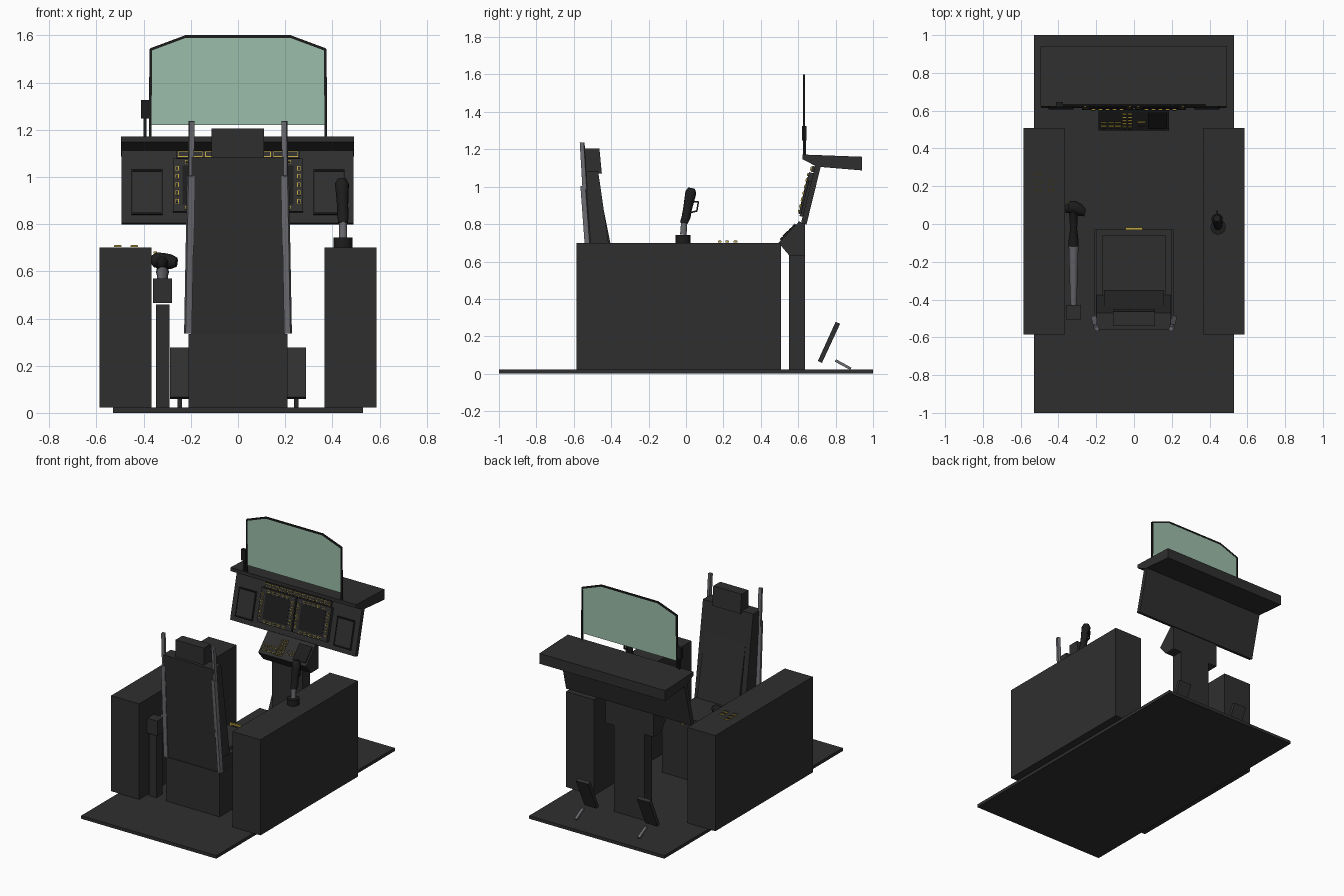
import bpy, bmesh, math
from mathutils import Matrix, Vector

if "Cube" in bpy.data.objects:
    bpy.data.objects.remove(bpy.data.objects["Cube"])


def material(name, r, g, b, a=1.0):
    m = bpy.data.materials.new(name)
    m.diffuse_color = (r, g, b, a)
    m.use_nodes = True
    m.node_tree.nodes["Principled BSDF"].inputs["Base Color"].default_value = m.diffuse_color
    return m


DARK = material("dark grey", 0.028, 0.028, 0.028)
BLACK = material("black", 0.012, 0.012, 0.012)
METAL = material("metal grey", 0.15, 0.15, 0.165)
YELLOW = material("yellow", 0.52, 0.38, 0.05)
GLASS = material("green glass", 0.33, 0.515, 0.40, 0.8)


def finish(name, bm, mat, smooth=False):
    bmesh.ops.recalc_face_normals(bm, faces=bm.faces[:])
    me = bpy.data.meshes.new(name)
    for f in bm.faces:
        f.smooth = smooth
    bm.to_mesh(me)
    bm.free()
    if smooth:
        me.set_sharp_from_angle(angle=math.radians(40))
    me.materials.append(mat)
    ob = bpy.data.objects.new(name, me)
    bpy.context.collection.objects.link(ob)
    return ob


def boxes(name, mat, bounds, frame=Matrix()):
    """Boxes given as (x0, x1, y0, y1, z0, z1) in a local frame."""
    bm = bmesh.new()
    for x0, x1, y0, y1, z0, z1 in bounds:
        m = Matrix.Translation(((x0 + x1) / 2, (y0 + y1) / 2, (z0 + z1) / 2))
        m = frame @ m @ Matrix.Diagonal((x1 - x0, y1 - y0, z1 - z0, 1))
        bmesh.ops.create_cube(bm, size=1, matrix=m)
    return finish(name, bm, mat)


def prism(name, mat, profile, x0, x1):
    """Side profile of (y, z) points extruded along x."""
    bm = bmesh.new()
    f = bm.faces.new([bm.verts.new((x0, y, z)) for y, z in profile])
    ext = bmesh.ops.extrude_face_region(bm, geom=[f])["geom"]
    bmesh.ops.translate(bm, vec=(x1 - x0, 0, 0),
                        verts=[v for v in ext if isinstance(v, bmesh.types.BMVert)])
    return finish(name, bm, mat)


def bars(name, mat, path, w):
    """Square bars running along a path."""
    bm = bmesh.new()
    for p, q in zip(path, path[1:]):
        p, q = Vector(p), Vector(q)
        m = Matrix.Translation((p + q) / 2) @ (q - p).to_track_quat('Z', 'Y').to_matrix().to_4x4()
        bmesh.ops.create_cube(bm, size=1, matrix=m @ Matrix.Diagonal((w, w, (q - p).length + w * 0.4, 1)))
    return finish(name, bm, mat)


def loft(name, mat, rings, n=14):
    """Round skin through rings of (x, y, z, radius)."""
    bm = bmesh.new()
    pts = [Vector(r[:3]) for r in rings]
    rot = (pts[-1] - pts[0]).to_track_quat('Z', 'Y')
    loops = []
    for c, r in zip(pts, rings):
        loops.append([bm.verts.new(c + rot @ Vector((r[3] * math.cos(math.tau * i / n),
                                                     r[3] * math.sin(math.tau * i / n), 0)))
                      for i in range(n)])
    for a, b in zip(loops, loops[1:]):
        for i in range(n):
            bm.faces.new((a[i], a[(i + 1) % n], b[(i + 1) % n], b[i]))
    bm.faces.new(loops[0])
    bm.faces.new(loops[-1])
    return finish(name, bm, mat, True)


def buttons(name, frame, cells, base):
    """Yellow-edged dark keys; cells are (u, v, w, h) centred on a panel frame."""
    def key(s, top):
        return [(u - w / 2 + s, u + w / 2 - s, v - h / 2 + s, v + h / 2 - s, base - 0.004, base + top)
                for u, v, w, h in cells]
    boxes(name + "_edges", YELLOW, key(0, 0.003), frame)
    boxes(name + "_caps", DARK, key(0.0025, 0.005), frame)


def panel_frame(y, z, dy, dz):
    """Frame with u along x, v up the slope and the third axis out of the panel."""
    v = Vector((0, dy, dz)).normalized()
    n = Vector((1, 0, 0)).cross(v)
    m = Matrix((Vector((1, 0, 0)), v, n)).transposed().to_4x4()
    return Matrix.Translation((0, y, z)) @ m


# Floor and side consoles
boxes("floor", DARK, [(-0.53, 0.53, -1, 1, 0, 0.022)])
for side, s in (("left", -1), ("right", 1)):
    a, b = sorted((s * 0.366, s * 0.586))
    boxes(side + "_console", DARK, [(a, b, -0.585, 0.508, 0.022, 0.70)])
buttons("console_buttons", Matrix.Translation((0, 0, 0.70)),
        [(x, y, 0.032, 0.02) for x in (-0.51, -0.44) for y in (0.18, 0.22)] +
        [(-0.51, 0.265, 0.032, 0.02)], 0.006)

# Instrument panel and hood
P = panel_frame(0.615, 0.805, 0.075, 0.305)
boxes("instrument_panel", DARK, [(-0.493, 0.49, 0, 0.325, -0.03, 0)], P)
prism("hood", DARK, [(0.622, 1.172), (0.94, 1.16), (0.94, 1.087), (0.70, 1.107), (0.622, 1.147)],
      -0.495, 0.492)
keys = []
for side, s in (("left", -1), ("right", 1)):
    c = s * 0.14
    boxes(side + "_display", DARK, [(c - 0.135, c + 0.135, 0.045, 0.275, 0, 0.024)], P)
    boxes(side + "_display_screen", BLACK, [(c - 0.095, c + 0.095, 0.075, 0.245, 0.02, 0.026)], P)
    for i in range(5):
        keys += [(c + (i - 2) * 0.037, v, 0.02, 0.014) for v in (0.06, 0.26)]
        keys += [(c + d, 0.16 + (i - 2) * 0.036, 0.014, 0.02) for d in (-0.118, 0.118)]
    # Outer side panels with a raised rim
    a, b = sorted((s * 0.32, s * 0.452))
    boxes(side + "_side_panel", DARK, [(a, b, 0.035, 0.23, 0, 0.01)], P)
    boxes(side + "_side_panel_rim", BLACK, [(a, b, 0.035, 0.042, 0, 0.018), (a, b, 0.223, 0.23, 0, 0.018),
                                            (a, a + 0.005, 0.035, 0.23, 0, 0.014),
                                            (b - 0.005, b, 0.035, 0.23, 0, 0.014)], P)
buttons("display_buttons", P, keys, 0.026)
boxes("warning_strip", DARK, [(-0.26, 0.26, 0.28, 0.312, 0, 0.014)], P)
buttons("warning_buttons", P, [(-0.232 + i * 0.058, 0.296, 0.046, 0.024) for i in range(9)], 0.016)

# Centre pedestal with slanted keypad
boxes("pedestal_column", DARK, [(-0.12, 0.12, 0.55, 0.635, 0.022, 0.66)])
prism("pedestal_head", DARK, [(0.495, 0.70), (0.605, 0.815), (0.635, 0.80), (0.635, 0.632), (0.552, 0.632)],
      -0.188, 0.186)
K = panel_frame(0.495, 0.70, 0.11, 0.115)
buttons("keypad", K,
        [(x, v, 0.03, 0.016) for x in (-0.16, -0.12, -0.085) for v in (0.03, 0.06)] +
        [(x, 0.025 + i * 0.024, 0.022, 0.017) for x in (-0.05, -0.022) for i in range(5)] +
        [(0.04, 0.055, 0.044, 0.03)], 0.005)
boxes("keypad_plate", BLACK, [(0.075, 0.175, 0.02, 0.135, 0, 0.008)], K)

# Head-up glass, its frame and the side gauge
outline = [(-0.37, 1.22), (-0.37, 1.54), (-0.222, 1.595), (0.222, 1.595), (0.37, 1.54), (0.37, 1.22)]
bm = bmesh.new()
rims = [[bm.verts.new((x, y, z)) for x, z in outline] for y in (0.628, 0.634)]
for r in rims:
    bm.faces.new(r)
for i in range(6):
    j = (i + 1) % 6
    bm.faces.new((rims[0][i], rims[0][j], rims[1][j], rims[1][i]))
finish("head_up_glass", bm, GLASS)
bars("glass_frame", BLACK, [(-0.372, 0.631, 1.16)] + [(x, 0.631, z) for x, z in outline[1:5]] +
     [(0.372, 0.631, 1.16)], 0.011)
boxes("side_gauge", BLACK, [(-0.412, -0.375, 0.62, 0.645, 1.247, 1.325), (-0.40, -0.388, 0.63, 0.642, 1.165, 1.25)])

# Seat
boxes("seat_base", DARK, [(-0.21, 0.21, -0.505, -0.03, 0.022, 0.335)])
boxes("seat_pan", DARK, [(-0.2, 0.2, -0.50, -0.03, 0.335, 0.42)])
boxes("seat_cushion", DARK, [(-0.17, 0.17, -0.38, -0.062, 0.42, 0.44)])
prism("seat_back", DARK, [(-0.5, 0.335), (-0.56, 1.085), (-0.47, 1.085), (-0.375, 0.43), (-0.375, 0.335)],
      -0.198, 0.196)
prism("back_cushion", DARK, [(-0.35, 0.43), (-0.463, 0.99), (-0.5, 0.99), (-0.42, 0.43)], -0.16, 0.16)
prism("headrest", DARK, [(-0.54, 1.07), (-0.54, 1.205), (-0.463, 1.205), (-0.45, 1.07)], -0.112, 0.11)
bars("seat_handle", YELLOW, [(-0.04, -0.025, 0.41), (-0.04, -0.025, 0.435), (0.04, -0.025, 0.435),
                             (0.04, -0.025, 0.41)], 0.012)
for side, s in (("left", -1), ("right", 1)):
    bars(side + "_lower_rail", METAL, [(s * 0.212, -0.5, 0.342), (s * 0.2, -0.548, 1.0)], 0.027)
    bars(side + "_upper_rail", METAL, [(s * 0.2, -0.54, 0.98), (s * 0.197, -0.555, 1.232)], 0.022)
    # Foot pedals
    a, b = sorted((s * 0.19, s * 0.288))
    prism(side + "_pedal", DARK, [(0.705, 0.068), (0.8, 0.277), (0.824, 0.267), (0.727, 0.058)], a, b)
    a, b = sorted((s * 0.238, s * 0.256))
    prism(side + "_pedal_link", METAL, [(0.795, 0.065), (0.803, 0.077), (0.885, 0.032), (0.878, 0.02)], a, b)

# Throttle lever on its stand
boxes("throttle_stand", DARK, [(-0.348, -0.29, -0.5, -0.43, 0.022, 0.46), (-0.36, -0.28, -0.505, -0.43, 0.465, 0.57)])
loft("throttle_arm", METAL, [(-0.32, -0.46, 0.525, 0.016), (-0.32, -0.11, 0.595, 0.026)])
loft("throttle_neck", BLACK, [(-0.32, -0.115, 0.595, 0.027), (-0.32, -0.09, 0.6, 0.027), (-0.32, -0.03, 0.615, 0.019),
                              (-0.32, 0.03, 0.63, 0.021), (-0.32, 0.07, 0.64, 0.026)])
loft("throttle_grip", BLACK, [(-0.368, 0.085, 0.65, 0.016), (-0.35, 0.09, 0.648, 0.033), (-0.32, 0.09, 0.645, 0.034),
                              (-0.285, 0.075, 0.64, 0.032), (-0.26, 0.06, 0.638, 0.02)])
buttons("throttle_buttons", Matrix.Translation((0, 0, 0.68)), [(-0.35, 0.115, 0.015, 0.015)], 0)

# Control stick
loft("stick_base", BLACK, [(0.445, -0.016, 0.70, 0.04), (0.445, -0.016, 0.743, 0.04)], 20)
loft("stick_shaft", METAL, [(0.445, -0.014, 0.743, 0.018), (0.445, -0.01, 0.82, 0.016)])
loft("stick_grip", BLACK, [(0.445, -0.012, 0.805, 0.021), (0.445, 0.0, 0.835, 0.024), (0.443, 0.008, 0.88, 0.024),
                           (0.442, 0.018, 0.93, 0.027), (0.44, 0.026, 0.97, 0.03), (0.44, 0.03, 0.992, 0.018)])
bars("stick_trigger", BLACK, [(0.442, 0.03, 0.92), (0.442, 0.066, 0.92), (0.442, 0.058, 0.87), (0.442, 0.025, 0.862)],
     0.008)
